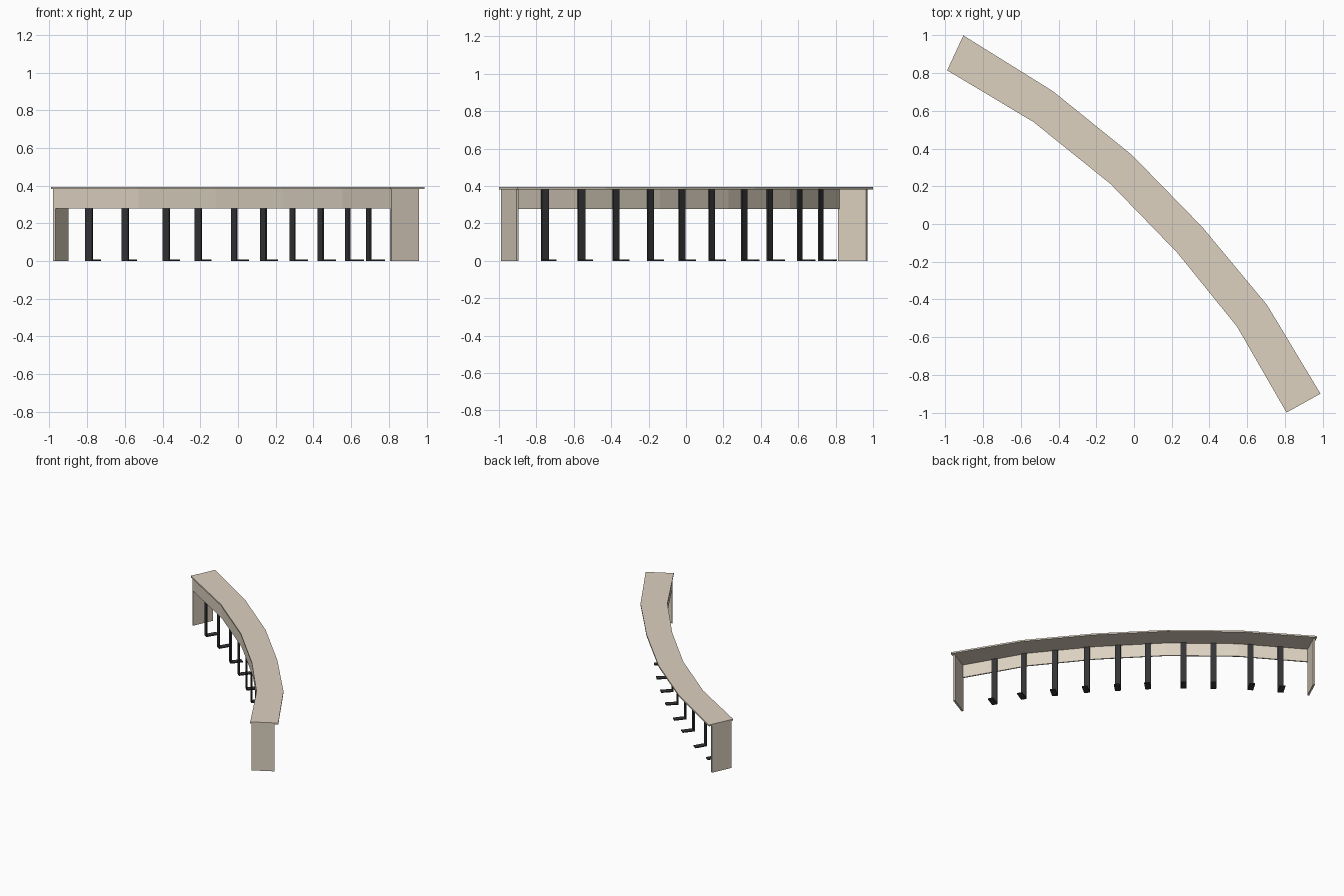
import bpy, bmesh
from mathutils import Vector

if "Cube" in bpy.data.objects:
    bpy.data.objects.remove(bpy.data.objects["Cube"])

# Plan outline of the faceted curved counter, left end to right end
outer = [Vector(p) for p in [(-0.905, 1.0), (-0.431, 0.705), (-0.012, 0.367),
                             (0.362, -0.016), (0.706, -0.430), (0.989, -0.900)]]
inner = [Vector(p) for p in [(-0.991, 0.815), (-0.533, 0.541), (-0.124, 0.212),
                             (0.230, -0.153), (0.547, -0.545), (0.809, -1.0)]]
TOP, UNDER = 0.394, 0.382


def material(name, rgb):
    m = bpy.data.materials.new(name)
    m.diffuse_color = (*rgb, 1)
    m.use_nodes = True
    m.node_tree.nodes["Principled BSDF"].inputs["Base Color"].default_value = m.diffuse_color
    return m


wood = material("pale_wood", (0.72, 0.64, 0.53))
metal = material("black_metal", (0.035, 0.035, 0.038))


def new_object(name, bm, mat):
    bmesh.ops.recalc_face_normals(bm, faces=bm.faces)
    me = bpy.data.meshes.new(name)
    bm.to_mesh(me)
    bm.free()
    me.materials.append(mat)
    ob = bpy.data.objects.new(name, me)
    bpy.context.collection.objects.link(ob)
    return ob


def add_strip(bm, a, b, z0, z1):
    """Solid band between two matching plan polylines."""
    rings = []
    for p, q in zip(a, b):
        rings.append([bm.verts.new((v.x, v.y, z))
                      for v, z in ((p, z0), (q, z0), (q, z1), (p, z1))])
    for r, s in zip(rings, rings[1:]):
        for i in range(4):
            j = (i + 1) % 4
            bm.faces.new((r[i], r[j], s[j], s[i]))
    bm.faces.new(rings[0])
    bm.faces.new(rings[-1][::-1])


def strip(name, a, b, z0, z1, mat):
    bm = bmesh.new()
    add_strip(bm, a, b, z0, z1)
    return new_object(name, bm, mat)


def across(f):
    return [p.lerp(q, f) for p, q in zip(inner, outer)]


# Curved top
strip("counter_top", inner, outer, UNDER, TOP, wood)

# Apron under the inner edge, stopping at the end panels
front, back = across(0.045), across(0.095)
for line in (front, back):
    line[0] = line[0].lerp(line[1], 0.03)
    line[-1] = line[-1].lerp(line[-2], 0.03)
strip("apron", front, back, 0.278, UNDER, wood)

# End panels
for name, e, n in (("left_end_panel", 0, 1), ("right_end_panel", -1, -2)):
    along = (inner[n] - inner[e]).normalized()
    w = outer[e] - inner[e]
    p = inner[e] + w * 0.045 + along * 0.008
    q = inner[e] + w * 0.86 + along * 0.008
    t = along * 0.014
    strip(name, [p, q], [p + t, q + t], 0, UNDER, wood)

# Flat bar legs with outward feet, two per facet
legs = [(-0.790, 0.722), (-0.600, 0.605), (-0.382, 0.445), (-0.212, 0.310),
        (-0.020, 0.137), (0.137, -0.020), (0.292, -0.187), (0.435, -0.377),
        (0.575, -0.562), (0.692, -0.755)]
for i, xy in enumerate(legs):
    k = i // 2
    d = (inner[k + 1] - inner[k]).normalized()
    n = Vector((-d.y, d.x))
    # seat the leg against the apron
    c = Vector(xy)
    c += n * (0.023 - (c - inner[k]).dot(n))
    a, b = c - d * 0.021, c + d * 0.021
    bm = bmesh.new()
    add_strip(bm, [a - n * 0.0045, b - n * 0.0045],
              [a + n * 0.0045, b + n * 0.0045], 0, UNDER)
    add_strip(bm, [a + n * 0.0045, b + n * 0.0045],
              [a + n * 0.088, b + n * 0.088], 0, 0.007)
    new_object(f"leg_{i + 1}", bm, metal)
